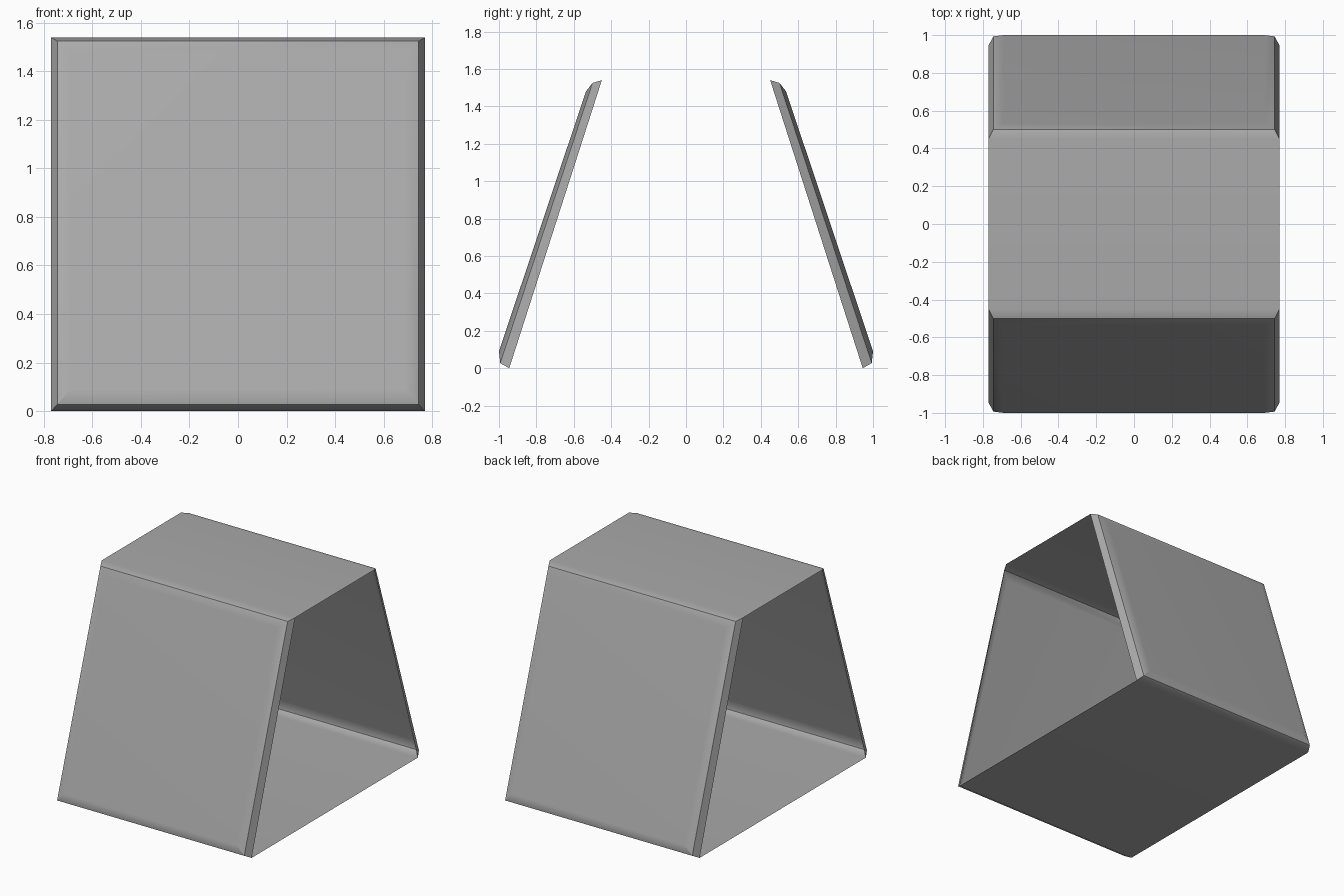
import bpy
import bmesh

cube = bpy.data.objects.get("Cube")
if cube:
    bpy.data.objects.remove(cube, do_unlink=True)

# Single flat colour
grey = bpy.data.materials.new("mid_grey")
grey.use_nodes = True
colour = (0.40, 0.40, 0.40, 1)
grey.diffuse_color = colour
grey.node_tree.nodes["Principled BSDF"].inputs["Base Color"].default_value = colour

HEIGHT = 1.54
# Panel rings, rim to raised face: half width, bottom (y, z), top (y, z)
RINGS = [
    (0.77, (-0.945, 0.0), (-0.45, HEIGHT)),
    (0.745, (-0.993, 0.027), (-0.50, 1.525)),
    (0.69, (-1.0, 0.09), (-0.535, 1.48)),
]

bm = bmesh.new()


def ring(half, bottom, top):
    """Four corners, anticlockwise from the lower left."""
    corners = [(-half, *bottom), (half, *bottom), (half, *top), (-half, *top)]
    return [bm.verts.new(c) for c in corners]


# Sloping panel with stepped bevel
rings = [ring(*r) for r in RINGS]
for outer, inner in zip(rings, rings[1:]):
    for i in range(4):
        j = (i + 1) % 4
        bm.faces.new((outer[i], outer[j], inner[j], inner[i]))
bm.faces.new(rings[-1])

# Thin top and floor sheets, half of each up to the mirror plane
bl, br, tr, tl = rings[0]
half = RINGS[0][0]
for a, b, z, side in ((tl, tr, HEIGHT, 1), (br, bl, 0, -1)):
    c = bm.verts.new((side * half, 0, z))
    d = bm.verts.new((-side * half, 0, z))
    bm.faces.new((a, b, c, d))

mesh = bpy.data.meshes.new("open_ended_shell")
bm.to_mesh(mesh)
bm.free()
mesh.materials.append(grey)
shell = bpy.data.objects.new("open_ended_shell", mesh)
bpy.context.collection.objects.link(shell)

# Soft inner bevel, crisp outer ridge
bpy.ops.object.select_all(action="DESELECT")
shell.select_set(True)
bpy.context.view_layer.objects.active = shell
bpy.ops.object.shade_smooth_by_angle(angle=0.55)

# Back half
mirror = shell.modifiers.new("back_half", "MIRROR")
mirror.use_axis = (False, True, False)
mirror.use_clip = True

# Keep the broad faces flat
weighted = shell.modifiers.new("flat_faces", "WEIGHTED_NORMAL")
weighted.keep_sharp = True
